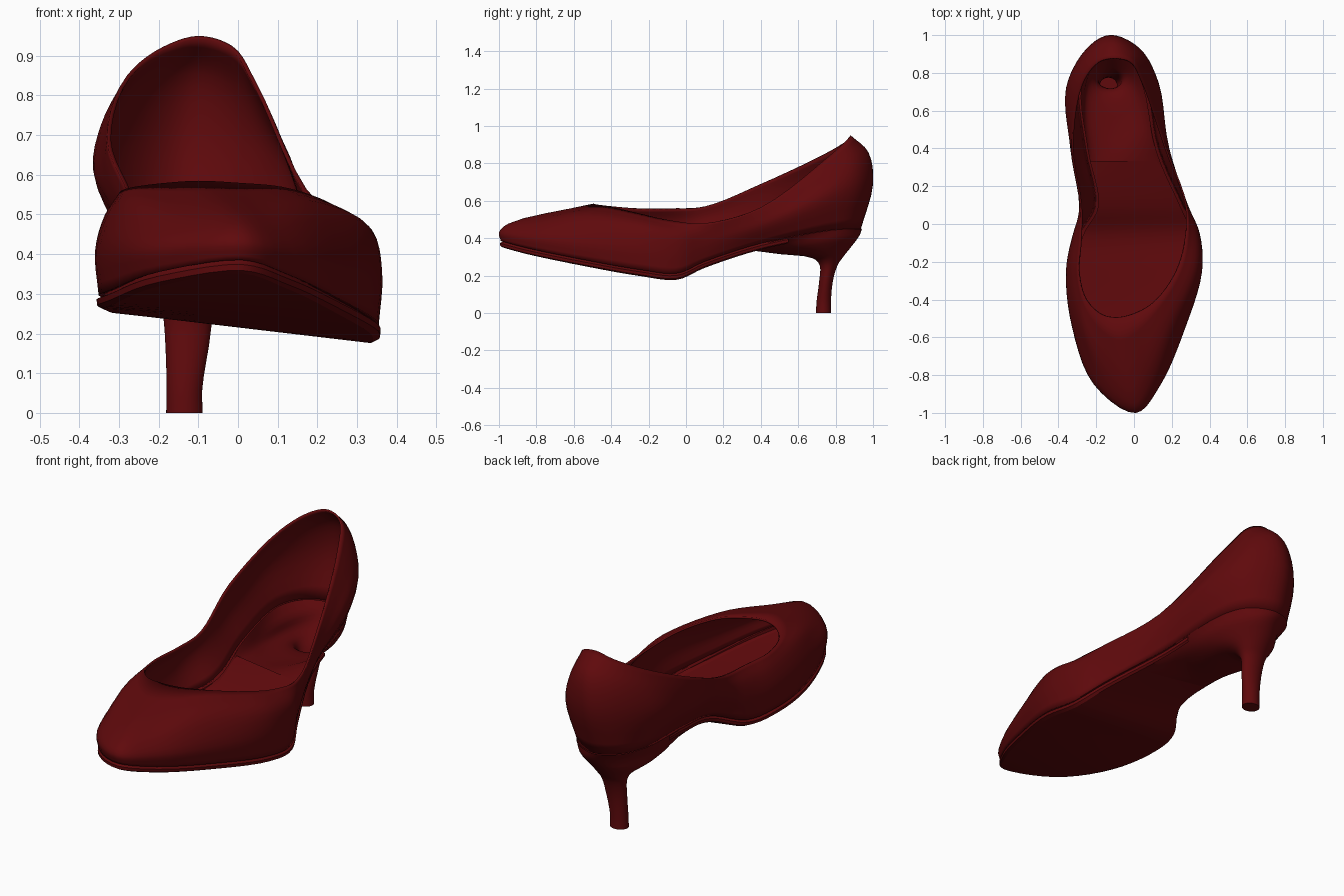
import bpy, bmesh, math
from mathutils import Vector

if "Cube" in bpy.data.objects:
    bpy.data.objects.remove(bpy.data.objects["Cube"])

RED = bpy.data.materials.new("dark red leather")
RED.diffuse_color = (0.115, 0.0028, 0.0036, 1)
RED.use_nodes = True
RED.node_tree.nodes["Principled BSDF"].inputs["Base Color"].default_value = RED.diffuse_color
SUB = 5        # points per outline key
CROSS = 8      # cells across the sole
SEAT = 28      # outline index where the sole turns into the heel


def spline(p0, p1, p2, p3, f):
    """Centripetal Catmull-Rom point between p1 and p2."""
    t0 = 0.0
    t1 = t0 + max((p1 - p0).length, 1e-4) ** 0.5
    t2 = t1 + max((p2 - p1).length, 1e-4) ** 0.5
    t3 = t2 + max((p3 - p2).length, 1e-4) ** 0.5
    t = t1 + (t2 - t1) * f

    def mix(a, b, ta, tb):
        return a * ((tb - t) / (tb - ta)) + b * ((t - ta) / (tb - ta))
    a1, a2, a3 = mix(p0, p1, t0, t1), mix(p1, p2, t1, t2), mix(p2, p3, t2, t3)
    return mix(mix(a1, a2, t0, t2), mix(a2, a3, t1, t3), t1, t2)


def closed_curve(keys):
    k = [Vector(p) for p in keys]
    n = len(k)
    return [spline(k[i - 1], k[i], k[(i + 1) % n], k[(i + 2) % n], j / SUB)
            for i in range(n) for j in range(SUB)]


def open_curve(k, steps):
    k = [k[0] * 2 - k[1]] + list(k) + [k[-1] * 2 - k[-2]]
    out = [spline(*k[i:i + 4], j / steps) for i in range(len(k) - 3) for j in range(steps)]
    return out + [k[-2]]


def finish(name, bm, angle=40):
    me = bpy.data.meshes.new(name)
    bm.to_mesh(me)
    bm.free()
    ob = bpy.data.objects.new(name, me)
    bpy.context.collection.objects.link(ob)
    me.materials.append(RED)
    bpy.ops.object.select_all(action='DESELECT')
    ob.select_set(True)
    bpy.context.view_layer.objects.active = ob
    bpy.ops.object.shade_smooth_by_angle(angle=math.radians(angle))
    return ob


def loft(bm, rings):
    """Skin closed rings, counter-clockwise, listed from bottom to top."""
    vs = [[bm.verts.new(p) for p in r] for r in rings]
    for a, b in zip(vs, vs[1:]):
        n = len(a)
        for i in range(n):
            j = (i + 1) % n
            bm.faces.new((a[i], a[j], b[j], b[i]))
    return vs


def span(bm, ring, last):
    """Fill an outline from the toe to index last with strips, facing down."""
    rows = []
    for i in range(1, last + 1):
        r, l = ring[i], ring[len(ring) - i]
        mid = [bm.verts.new(r.co.lerp(l.co, c / CROSS)) for c in range(1, CROSS)]
        rows.append([r] + mid + [l])
    for a, b in zip(rows, rows[1:]):
        for c in range(CROSS):
            bm.faces.new((a[c], a[c + 1], b[c + 1], b[c])).normal_flip()
    for c in range(CROSS):
        bm.faces.new((ring[0], rows[0][c + 1], rows[0][c]))


def inset(ring, sx, sy, dz):
    """Scale an outline about its middle line and shift it vertically."""
    out = []
    for i, p in enumerate(ring):
        mid = (p.x + ring[-i % len(ring)].x) / 2
        out.append(Vector((mid + (p.x - mid) * sx, p.y * sy, p.z + dz)))
    return out


# Outlines: toe, up the right side to the heel, back along the left side
base = closed_curve([
    (0.01, -0.99, 0.385), (0.13, -0.85, 0.347), (0.26, -0.55, 0.285), (0.35, -0.25, 0.232),
    (0.34, -0.05, 0.212), (0.27, 0.1, 0.275), (0.14, 0.4, 0.372), (0.07, 0.75, 0.44),
    (0.0, 0.88, 0.45), (-0.13, 0.935, 0.45), (-0.24, 0.885, 0.455),
    (-0.30, 0.75, 0.455), (-0.265, 0.4, 0.415), (-0.215, 0.1, 0.345),
    (-0.305, -0.06, 0.288), (-0.35, -0.25, 0.295), (-0.32, -0.55, 0.31), (-0.2, -0.85, 0.355)])
belly = closed_curve([
    (0.01, -1.0, 0.43), (0.14, -0.85, 0.41), (0.27, -0.55, 0.38), (0.36, -0.25, 0.36),
    (0.348, -0.05, 0.34), (0.285, 0.1, 0.37), (0.185, 0.4, 0.46), (0.13, 0.75, 0.61),
    (0.03, 0.93, 0.67), (-0.13, 1.0, 0.69), (-0.25, 0.93, 0.68),
    (-0.36, 0.72, 0.63), (-0.33, 0.4, 0.54), (-0.272, 0.1, 0.45),
    (-0.325, -0.06, 0.41), (-0.36, -0.25, 0.41), (-0.325, -0.55, 0.42), (-0.21, -0.85, 0.42)])
shoulder = closed_curve([
    (0.0, -0.95, 0.478), (0.09, -0.82, 0.485), (0.2, -0.55, 0.515), (0.33, -0.25, 0.47),
    (0.335, -0.05, 0.43), (0.285, 0.1, 0.43), (0.182, 0.4, 0.52), (0.085, 0.79, 0.74),
    (0.01, 0.92, 0.82), (-0.11, 0.975, 0.86), (-0.23, 0.915, 0.83),
    (-0.335, 0.73, 0.75), (-0.337, 0.4, 0.62), (-0.29, 0.1, 0.51),
    (-0.315, -0.06, 0.5), (-0.335, -0.25, 0.5), (-0.28, -0.55, 0.52), (-0.15, -0.82, 0.485)])
rim = closed_curve([
    (-0.1, -0.495, 0.585), (0.0, -0.475, 0.58), (0.11, -0.41, 0.57), (0.22, -0.26, 0.535),
    (0.275, -0.08, 0.495), (0.28, 0.1, 0.48), (0.172, 0.4, 0.565), (0.045, 0.76, 0.835),
    (-0.015, 0.86, 0.925), (-0.1, 0.88, 0.95), (-0.19, 0.86, 0.922),
    (-0.28, 0.74, 0.85), (-0.33, 0.4, 0.69), (-0.285, 0.1, 0.57),
    (-0.285, -0.08, 0.56), (-0.295, -0.26, 0.56), (-0.26, -0.39, 0.57), (-0.18, -0.475, 0.58)])

# Upper: thin leather shell
columns = [open_curve(c, 4) for c in zip(base, belly, shoulder, rim)]
bm = bmesh.new()
loft(bm, list(zip(*columns)))
upper = finish("upper", bm, 50)
shell = upper.modifiers.new("thickness", 'SOLIDIFY')
shell.thickness = 0.01
shell.offset = -1

# Lip: lower edge of the upper folded inwards
bm = bmesh.new()
loft(bm, [base, inset(base, 0.88, 0.965, 0.006)])
finish("inner_lip", bm)

# Sole: welt edge with a groove beneath the upper, open towards the heel
bm = bmesh.new()
rings = loft(bm, [inset(base, 0.96, 0.99, -0.034), inset(base, 1.01, 1.003, -0.026),
                  inset(base, 1.015, 1.004, -0.011), inset(base, 0.97, 0.99, -0.004),
                  inset(base, 0.95, 0.985, 0.004)])
rear = [f for f in bm.faces if f.calc_center_median().y > base[SEAT + 4].y]
span(bm, rings[0], SEAT + 1)
bmesh.ops.delete(bm, geom=rear, context='FACES')
finish("sole", bm)

# Heel: hollow seat, flared neck and slim stalk
# (centre x, half width, front y, back y, front z, back z)
levels = [(-0.135, 0.046, 0.695, 0.775, 0.0, 0.0), (-0.135, 0.045, 0.698, 0.775, 0.06, 0.06),
          (-0.128, 0.055, 0.712, 0.785, 0.17, 0.17), (-0.125, 0.066, 0.715, 0.81, 0.255, 0.255),
          (-0.12, 0.088, 0.68, 0.838, 0.292, 0.297), (-0.115, 0.14, 0.50, 0.88, 0.315, 0.35),
          (-0.10, 0.172, 0.33, 0.925, 0.335, 0.41)]
arc = len(base) - 2 * SEAT + 1
heel_rings = []
for cx, hw, yf, yb, zf, zb in levels:
    ring = []
    for i in range(arc + CROSS - 1):
        # the arc wraps the sides and back, the rest closes the front
        if i < arc:
            a = -0.8 + (math.pi + 1.6) * i / (arc - 1)
        else:
            a = math.pi + 0.8 + (math.pi - 1.6) * (i - arc + 1) / CROSS
        f = (1 + math.sin(a)) / 2
        ring.append(Vector((cx + hw * math.cos(a), yf + (yb - yf) * f, zf + (zb - zf) * f)))
    heel_rings.append(ring)
# top ring follows the seat of the upper, dropping to the sole at the front
low = inset(base, 0.96, 0.99, -0.034)
top = []
for i in range(arc):
    t = min(1, min(i, arc - 1 - i) / 3)
    p = low[SEAT + i].lerp(base[SEAT + i], t)
    p.y += 0.006 * t
    top.append(p)
top += [top[arc - 1].lerp(top[0], c / CROSS) for c in range(1, CROSS)]
heel_rings.append(top)
heel_columns = [open_curve(c, 3) for c in zip(*heel_rings)]
bm = bmesh.new()
rings = loft(bm, list(zip(*heel_columns)))
bm.faces.new(rings[0][::-1])
finish("heel", bm, 50)
